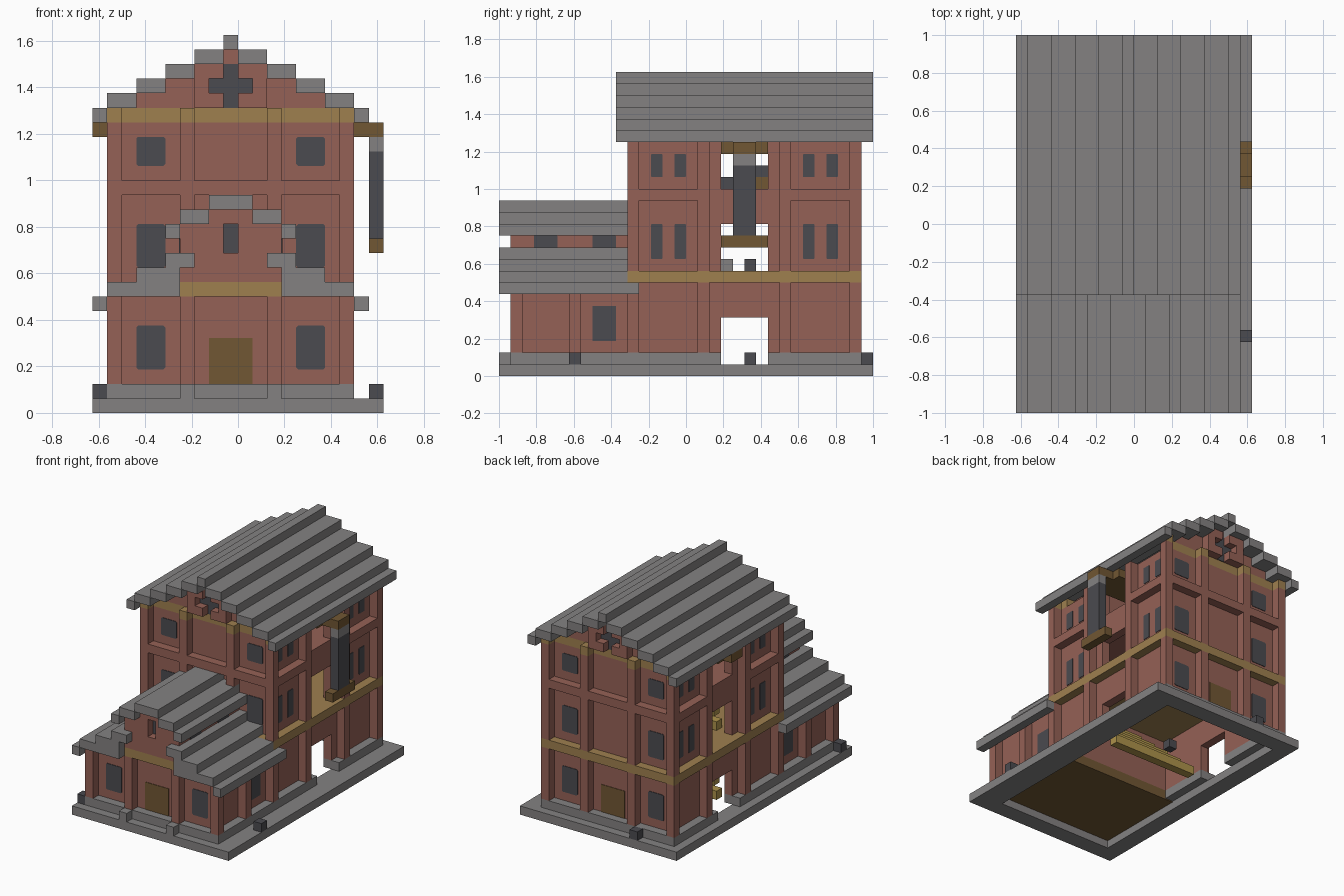
import bpy, bmesh

if "Cube" in bpy.data.objects:
    bpy.data.objects.remove(bpy.data.objects["Cube"])

U = 1 / 16  # one block


def material(name, r, g, b):
    m = bpy.data.materials.new(name)
    m.use_nodes = True
    m.diffuse_color = (r, g, b, 1)
    m.node_tree.nodes["Principled BSDF"].inputs["Base Color"].default_value = (r, g, b, 1)
    return m


BRICK = material("red brick", .30, .12, .093)
STONE = material("grey stone", .23, .222, .222)
DARK = material("dark slate", .07, .07, .08)
GOLD = material("gold trim", .345, .215, .078)
WOOD = material("brown wood", .165, .095, .033)
HAY = material("yellow hay", .42, .29, .07)


def finish(name, bm, mat):
    mesh = bpy.data.meshes.new(name)
    bmesh.ops.recalc_face_normals(bm, faces=bm.faces)
    bm.to_mesh(mesh)
    bm.free()
    mesh.materials.append(mat)
    bpy.context.collection.objects.link(bpy.data.objects.new(name, mesh))


def blocks(name, mat, boxes):
    """One object from boxes given in blocks as x0, x1, y0, y1, z0, z1."""
    bm = bmesh.new()
    for x0, x1, y0, y1, z0, z1 in boxes:
        for v in bmesh.ops.create_cube(bm, size=1)["verts"]:
            v.co.x = (x0 if v.co.x < 0 else x1) * U
            v.co.y = (y0 if v.co.y < 0 else y1) * U
            v.co.z = (z0 if v.co.z < 0 else z1) * U
    finish(name, bm, mat)


def both(boxes):
    """Add the mirror image across the ridge line."""
    return boxes + [(-1 - b[1], -1 - b[0], *b[2:]) for b in boxes]


def windows(name, mat, panes, along, c):
    """Thin plates with clipped corners: position of wall plane, start, end, z0, z1."""
    bm = bmesh.new()
    for plane, a, b, z0, z1 in panes:
        ring = [(a + c, z0), (b - c, z0), (b, z0 + c), (b, z1 - c),
                (b - c, z1), (a + c, z1), (a, z1 - c), (a, z0 + c)]
        faces = []
        for off in (-.06, .06):
            p = plane + off
            co = [(s * U, p * U, z * U) if along == "x" else (p * U, s * U, z * U) for s, z in ring]
            faces.append([bm.verts.new(v) for v in co])
        lo, hi = faces
        bm.faces.new(lo)
        bm.faces.new(hi)
        for i in range(8):
            j = (i + 1) % 8
            bm.faces.new((lo[i], lo[j], hi[j], hi[i]))
    finish(name, bm, mat)


# Foundation frame and plinth, broken at the side passage
blocks("foundation", STONE, [
    (-10, 10, -16, -14, 0, 1), (-10, 10, 14, 16, 0, 1),
    (-10, -8, -14, 14, 0, 1), (7, 10, -14, 14, 0, 1)])
blocks("plinth", STONE, both([(6, 8, -15, 3, 1, 2), (6, 8, 7, 15, 1, 2)]) + [
    (-7, 6, -15, -13, 1, 2), (-7, 6, 13, 15, 1, 2)])
blocks("door_step", STONE, both([(2, 3, -16, -15, 1, 2)]))
blocks("boulder", DARK, [(9, 10, -10, -9, 1, 2), (-10, -9, -15, -14, 1, 2),
                         (-5, -4, 15, 16, 1, 2), (-1, 0, 5, 6, 1, 2),
                         (-1, 0, 5, 6, 9, 10), (-5, -4, 3, 4, 16, 17),
                         (-5, -4, 6, 7, 17, 18)])

# Main house walls with openings on both sides
side = [(6, 7, -4, 3, 2, 20), (6, 7, 7, 14, 2, 20),
        (6, 7, 3, 7, 5, 8), (6, 7, 3, 7, 13, 16)]
blocks("main_walls", BRICK, both(side) + [
    (-8, 7, y, y + 1, 2, 20) for y in (-4, 13)])
blocks("upper_floor", BRICK, [(-7, 6, -3, 13, 15, 16)])
blocks("stored_goods", STONE, [(-4, -3, 3, 4, 9, 10)])
blocks("crate", WOOD, [(-5, -4, 6, 7, 16, 17)])

# Pilasters and rails of the main house, interrupted by the gold band
pil = []
for z0, z1 in ((2, 8), (9, 20)):
    pil += [(7, 8, y, y + 1, z0, z1) for y in (-5, 1, 8, 14)]
    pil += [(2, 3, y, y + 1, z0, z1) for y in (-5, 14)]
pil += [(7, 8, -4, 1, 15, 16), (7, 8, 9, 14, 15, 16)]
blocks("main_pilasters", BRICK, both(pil))
blocks("main_rails", BRICK, [(-8, 7, y, y + 1, 15, 16) for y in (-5, 14)])

# Gold band at first floor and below the gables
blocks("floor_band", GOLD, [(-9, 8, -5, 15, 8, 9)])
caps = [(x, x + 1, y, y + 1, 20, 21) for x in (2, 7) for y in (-5, 14)]
blocks("gable_band", GOLD, both(caps) + [(-8, 7, y, y + 1, 20, 21) for y in (-4, 13)])

# Stepped gables, each with a raised centre panel holding a cross window
gable = [(-7 + 2 * i, 6 - 2 * i, y, y + 1, 21 + i, 22 + i)
         for i in range(4) for y in (-4, 13)]
panel = []
for y in (-5, 14):
    panel += [(0, 2, y, y + 1, 21, 22), (1, 2, y, y + 1, 22, 23), (0, 2, y, y + 1, 23, 24)]
blocks("gable_walls", BRICK, gable + both(panel))
cross = []
for y in (-4, 14):
    cross += [(-1, 0, y - .08, y + .08, 21, 24), (-2, -1, y - .08, y + .08, 22, 23),
              (0, 1, y - .08, y + .08, 22, 23)]
blocks("gable_cross_windows", DARK, cross)

# Main stepped roof
steps = [(8, 9, -6, 16, 20, 21)]
steps += [(8 - 2 * i, 10 - 2 * i, -6, 16, 20 + i, 21 + i) for i in range(1, 5)]
blocks("main_roof", STONE, both(steps) + [(-1, 0, -6, 16, 25, 26)])

# Front wing
blocks("wing_floor", WOOD, [(-8, 7, -14, -3, .9, 2)])
blocks("wing_body", BRICK, [(-8, 7, -14, -4, 2, 8), (-7, 6, -14, -4, 8, 9),
                            (-5, 4, -14, -4, 9, 10), (-4, 3, -14, -4, 10, 13),
                            (-2, 1, -14, -4, 13, 14)])
blocks("wing_gable", BRICK, both([(0, 3, -15, -14, 9, 13)]) + [
    (-1, 0, -15, -14, 9, 11), (-2, 1, -15, -14, 13, 14)])
blocks("wing_pilasters", BRICK, both([(7, 8, -15, -14, 2, 8), (7, 8, -10, -9, 2, 8),
                                      (2, 3, -15, -14, 2, 8)]))
blocks("wing_band", GOLD, [(-4, 3, -15, -14, 8, 9)])
blocks("wing_lower_roof", STONE, both([
    (8, 9, -16, -4, 7, 8), (3, 8, -16, -4, 8, 9),
    (3, 6, -16, -4, 9, 10), (2, 4, -16, -4, 10, 11)]))
blocks("wing_upper_roof", STONE, both([
    (3, 4, -16, -4, 12, 13), (1, 3, -16, -4, 13, 14)]) + [(-2, 1, -16, -4, 14, 15)])

# Windows and doors
panes = []
for x in (-7, 4):
    panes += [(p, x, x + 2, 3, 6) for p in (-14, 14)]
    panes += [(p, x, x + 2, z0, z1) for p in (-4, 14) for z0, z1 in ((10, 13), (17, 19))]
windows("end_windows", DARK, panes, "x", .13)
slits = [(p, y, y + 1, z0, z1) for p in (-8, 7) for y in (-3, -1, 10, 12)
         for z0, z1 in ((10, 13), (17, 19))]
windows("side_windows", DARK, slits, "y", .07)
low = [(p, -8, -6, 3, 6) for p in (-8, 7)]
low += [(p, y, y + 2, 11, 12) for p in (-4, 3) for y in (-13, -8)]
windows("wing_side_windows", DARK, low, "y", .02)
windows("wing_gable_window", DARK, [(-14, -1, 0, 11, 13)], "x", .02)
windows("doors", WOOD, [(p, -2, 1, 2, 5.15) for p in (-14, 14)], "x", .02)

# Hoist beam across the house, with hanging load
blocks("hoist_beam", WOOD, [(-9, 8, 3, 7, 19, 20), (-10, -9, 4, 6, 19, 20), (8, 10, 4, 6, 19, 20)])
blocks("hoist_block", STONE, [(9, 10, 4, 6, 18, 19)])
blocks("hoist_load", DARK, [(9, 10, 4, 6, 12, 18)])
blocks("hoist_platform", WOOD, [(9, 10, 3, 7, 11, 12)])

# Stepped hay stacks against the inner front wall on two floors
for name, base in (("lower_hay_stack", 1), ("upper_hay_stack", 9)):
    blocks(name, HAY, [(-6 + i, 5 - i, 2 - i, 3 - i, base + i, base + i + 1) for i in range(5)])
